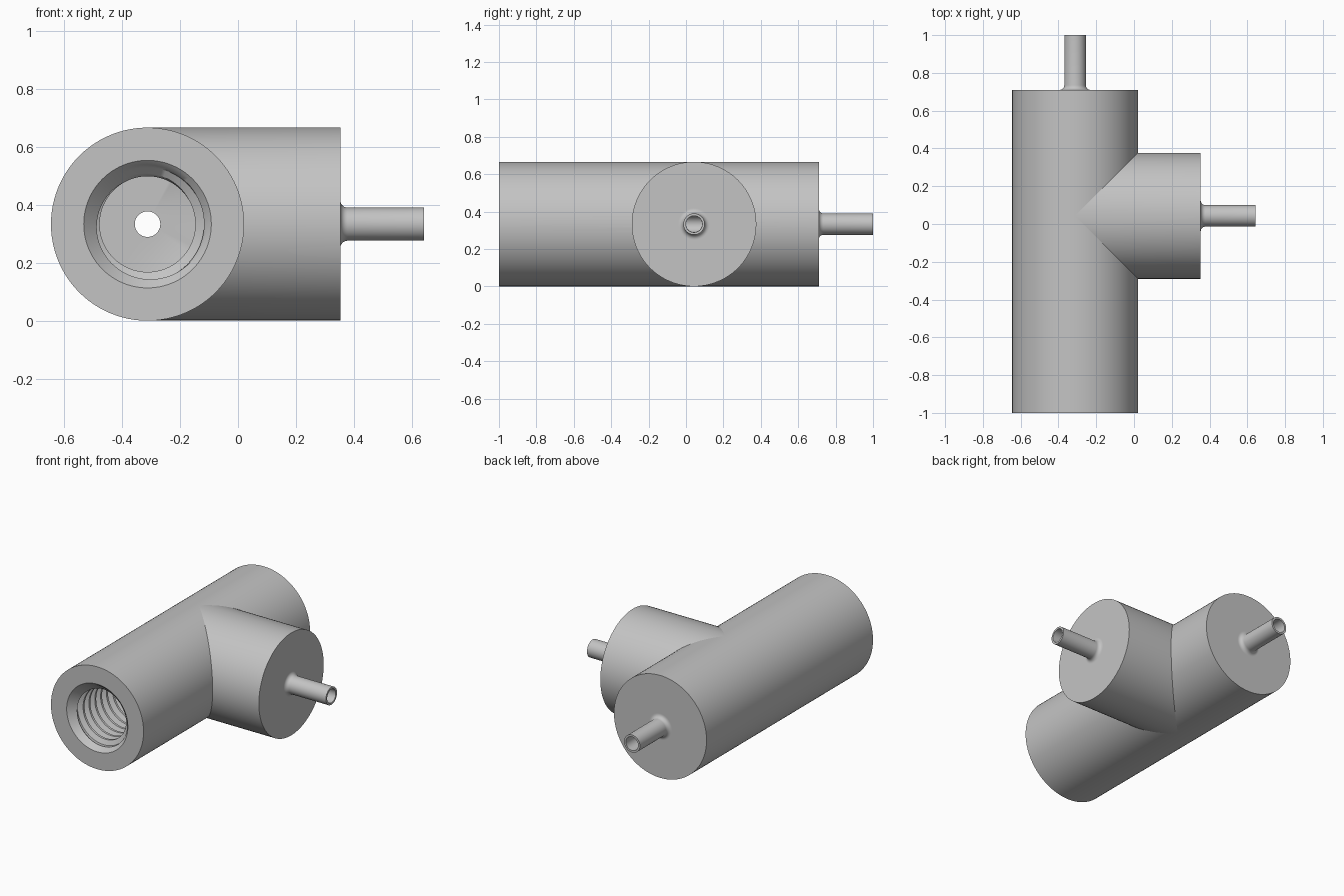
import bpy, bmesh, math

old = bpy.data.objects.get("Cube")
if old:
    bpy.data.objects.remove(old, do_unlink=True)

SEGMENTS = 96
RADIUS = 0.333          # both bodies
AXIS_X, AXIS_Y, AXIS_Z = -0.312, 0.043, 0.333
NOZZLE, CHANNEL, FILLET = 0.057, 0.044, 0.025
FRONT, BORE_END = -1.0, -0.35
BORE, MOUTH, PITCH = 0.165, 0.22, 0.06

metal = bpy.data.materials.new("light grey metal")
metal.use_nodes = True
grey = (0.55, 0.55, 0.55, 1)
metal.diffuse_color = grey
metal.node_tree.nodes["Principled BSDF"].inputs["Base Color"].default_value = grey


def along_y(a, r, t):
    return (AXIS_X + r * math.cos(t), a, AXIS_Z + r * math.sin(t))


def along_x(a, r, t):
    return (a, AXIS_Y + r * math.cos(t), AXIS_Z + r * math.sin(t))


def angle(j):
    return 2 * math.pi * (j % SEGMENTS) / SEGMENTS


def skin(bm, rows):
    """Join neighbouring rows of points with quads."""
    grid = [[bm.verts.new(p) for p in row] for row in rows]
    for low, high in zip(grid, grid[1:]):
        for j in range(SEGMENTS):
            bm.faces.new((low[j], low[j + 1], high[j + 1], high[j]))


def lathe(bm, rings, place):
    """Revolve (axial, radius) rings; axial may depend on the angle."""
    rows = []
    for a, r in rings:
        rows.append([place(a(angle(j)) if callable(a) else a, r, angle(j))
                     for j in range(SEGMENTS + 1)])
    skin(bm, rows)


def nozzle_end(face, tip):
    """Rings from the channel mouth at the tip back to the body's end face."""
    rings = [(tip, CHANNEL), (tip, NOZZLE)]
    for i in range(7):
        t = math.pi / 2 * i / 6
        rings.append((face + FILLET * (1 - math.sin(t)),
                      NOZZLE + FILLET * (1 - math.cos(t))))
    return rings + [(face, NOZZLE + FILLET + 0.004), (face, RADIUS)]


def finish(bm, name):
    bmesh.ops.remove_doubles(bm, verts=bm.verts, dist=1e-5)
    bmesh.ops.recalc_face_normals(bm, faces=bm.faces)
    mesh = bpy.data.meshes.new(name)
    bm.to_mesh(mesh)
    bm.free()
    mesh.materials.append(metal)
    obj = bpy.data.objects.new(name, mesh)
    bpy.context.collection.objects.link(obj)
    return obj


def activate(obj):
    bpy.ops.object.select_all(action='DESELECT')
    obj.select_set(True)
    bpy.context.view_layer.objects.active = obj


def thread_point(k, j):
    """Point on the helical thread, blended into the chamfered mouth."""
    y = FRONT + PITCH * (k / 4 - j / SEGMENTS)
    r = BORE + (0.03 if k % 4 > 1 else 0)
    if y >= BORE_END - 1e-6:
        y, r = BORE_END, BORE
    y = max(y, FRONT)
    return along_y(y, max(r, MOUTH - (y - FRONT)), angle(j))


# Main body: channel, rear nozzle, outer wall and front face
bm = bmesh.new()
lathe(bm, [(BORE_END, BORE), (BORE_END, CHANNEL)] + nozzle_end(0.71, 1.0)
      + [(FRONT, RADIUS), (FRONT, MOUTH)], along_y)

# Threaded bore
turns = math.ceil((BORE_END - FRONT) / PITCH) + 1
skin(bm, [[thread_point(k, j) for j in range(SEGMENTS + 1)]
          for k in range(4 * turns + 1)])
main_body = finish(bm, "main_body")

# Side branch, mitred where it meets the main body
bm = bmesh.new()
inner = AXIS_X + RADIUS - 0.003
mitre = lambda t: AXIS_X + RADIUS * abs(math.cos(t))
lathe(bm, [(inner, CHANNEL)] + nozzle_end(0.353, 0.642)
      + [(mitre, RADIUS), (inner, CHANNEL)], along_x)
side_branch = finish(bm, "side_branch")

# Cross channel drilled from the branch into the main channel
bm = bmesh.new()
lathe(bm, [(AXIS_X, 0), (AXIS_X, CHANNEL - 0.001),
           (0.1, CHANNEL - 0.001), (0.1, 0)], along_x)
drill = finish(bm, "channel_drill")
drill.hide_render = True
cut = main_body.modifiers.new("cross channel", 'BOOLEAN')
cut.operation = 'DIFFERENCE'
cut.solver = 'EXACT'
cut.object = drill
activate(main_body)
bpy.ops.object.modifier_apply(modifier=cut.name)
bpy.data.objects.remove(drill, do_unlink=True)

# Smooth walls with crisp edges
for part in (main_body, side_branch):
    activate(part)
    bpy.ops.object.shade_smooth_by_angle(angle=math.radians(30))
